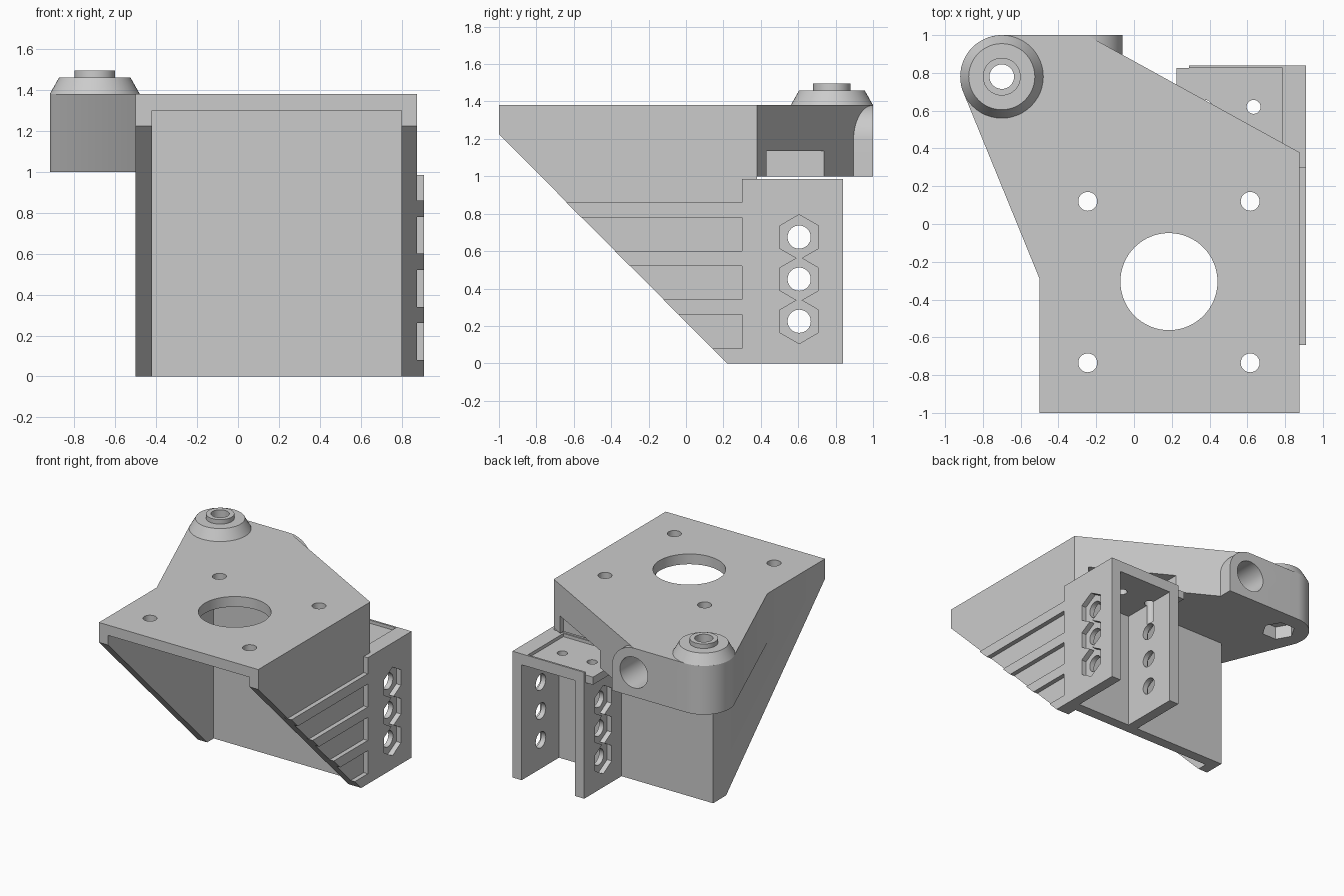
import bpy, bmesh
from math import sin, cos, pi, radians

cube = bpy.data.objects.get("Cube")
if cube:
    bpy.data.objects.remove(cube)

grey = bpy.data.materials.new("plain_grey")
grey.use_nodes = True
grey.diffuse_color = (0.6, 0.6, 0.6, 1)
grey.node_tree.nodes["Principled BSDF"].inputs["Base Color"].default_value = (0.6, 0.6, 0.6, 1)


def arc(cx, cy, r, start=0, end=360, n=48):
    """Points on an arc; a full circle leaves out its repeated last point."""
    full = end - start == 360
    steps = n if full else n - 1
    angles = [radians(start + (end - start) * i / steps) for i in range(n)]
    return [(cx + r * cos(a), cy + r * sin(a)) for a in angles]


def prism(name, points, lo, hi, axis="z", top=None):
    """Extrude an outline along an axis, optionally to a different top outline."""
    place = {"x": lambda a, b, h: (h, a, b),
             "y": lambda a, b, h: (a, h, b),
             "z": lambda a, b, h: (a, b, h)}[axis]
    bm = bmesh.new()
    low = [bm.verts.new(place(a, b, lo)) for a, b in points]
    high = [bm.verts.new(place(a, b, hi)) for a, b in (top or points)]
    bm.faces.new(low)
    bm.faces.new(high)
    for i in range(len(low)):
        j = (i + 1) % len(low)
        bm.faces.new((low[i], low[j], high[j], high[i]))
    bmesh.ops.recalc_face_normals(bm, faces=bm.faces)
    mesh = bpy.data.meshes.new(name)
    bm.to_mesh(mesh)
    bm.free()
    mesh.materials.append(grey)
    obj = bpy.data.objects.new(name, mesh)
    bpy.context.collection.objects.link(obj)
    return obj


def box(name, x, y, z):
    return prism(name, [(x[0], y[0]), (x[1], y[0]), (x[1], y[1]), (x[0], y[1])], *z)


def combine(target, tool, operation):
    """Apply a boolean and discard the tool."""
    bpy.context.view_layer.objects.active = target
    mod = target.modifiers.new("shape", "BOOLEAN")
    mod.operation, mod.solver, mod.object = operation, "EXACT", tool
    bpy.ops.object.modifier_apply(modifier=mod.name)
    bpy.data.objects.remove(tool)


def add(target, tool):
    combine(target, tool, "UNION")


def cut(target, tool):
    combine(target, tool, "DIFFERENCE")


# Motor frame: two triangular cheeks, top plate and back wall
body = prism("bracket_body", [(-1, 1.38), (-1, 1.225), (0.22, 0), (0.38, 0), (0.38, 1.38)],
             -0.5, 0.875, "x")
cut(body, box("cavity", (-0.42, 0.8), (-2, 0.3), (-1, 1.3)))

# Thick arm reaching back to the pivot
pivot = (-0.7, 0.78)
arm = [(-0.46, -0.29), (-0.46, 0.34), (0.84, 0.34), (0.875, 0.38), (-0.25, 1.0)]
arm += arc(*pivot, 0.22, 90, 202, 24) + [(-0.5, -0.29)]
add(body, prism("arm", arm, 1.0, 1.38))

# Half rounded lug at the rear of the arm
add(body, prism("lug", [(-0.25, 1.0)] + [(-0.06, 1.0)] + arc(-0.25, 1.19, 0.19, 0, 90, 16),
                0.75, 1.0, "y"))

# Rear channel with a roof, open at the back and below
add(body, box("channel", (0.29, 0.91), (0.3, 0.84), (0, 0.985)))
add(body, box("roof_tab", (0.225, 0.36), (0.34, 0.825), (0.90, 0.97)))
cut(body, box("channel_space", (0.37, 0.83), (0.38, 2), (-1, 0.90)))
cut(body, box("roof_recess", (0.225, 0.785), (0.39, 0.825), (0.96, 1.135)))

# Ribs along the outer cheek, ending on the sloped edge
for i in range(4):
    low = 0.26 * i
    high = low + 0.08
    add(body, prism("rib", [(0.22 - low, low), (0.34, low), (0.34, high), (0.22 - high, high)],
                    0.85, 0.91, "x"))

# Mounting holes in the top plate
cut(body, prism("motor_hole", arc(0.185, -0.305, 0.257, n=64), 1.2, 1.5))
for x in (-0.245, 0.615):
    for y in (-0.735, 0.12):
        cut(body, prism("screw_hole", arc(x, y, 0.05, n=32), 1.2, 1.5))

# Bolt holes with hexagonal nut pockets on both outer channel walls
for z in (0.225, 0.45, 0.675):
    cut(body, prism("bolt_hole", arc(0.605, z, 0.062, n=32), 0.2, 1, "x"))
    for span in ((0.2, 0.33), (0.87, 1)):
        cut(body, prism("nut_pocket", arc(0.605, z, 0.12, 30, 390, 6), *span, "x"))

# Roof holes, lug bore, pivot bore and its nut pocket
for x in (0.376, 0.633):
    cut(body, prism("roof_hole", arc(x, 0.62, 0.037, n=24), 0.74, 1.1))
cut(body, prism("lug_bore", arc(-0.25, 1.19, 0.12, n=40), 0.5, 1.2, "y"))
cut(body, prism("pivot_nut_pocket", arc(*pivot, 0.12, n=6), 0.9, 1.1))
cut(body, prism("pivot_bore", arc(*pivot, 0.065, n=32), 0.9, 1.5))

# Tapered pivot boss with a raised collar
boss = prism("pivot_boss", arc(*pivot, 0.22), 1.38, 1.46, top=arc(*pivot, 0.175))
add(boss, prism("collar", arc(*pivot, 0.1), 1.42, 1.495))
cut(boss, prism("boss_bore", arc(*pivot, 0.065, n=32), 1.2, 1.6))

# Smooth the round surfaces and keep edges crisp
for obj in (body, boss):
    bpy.ops.object.select_all(action="DESELECT")
    obj.select_set(True)
    bpy.context.view_layer.objects.active = obj
    bpy.ops.object.shade_smooth_by_angle(angle=radians(30))
